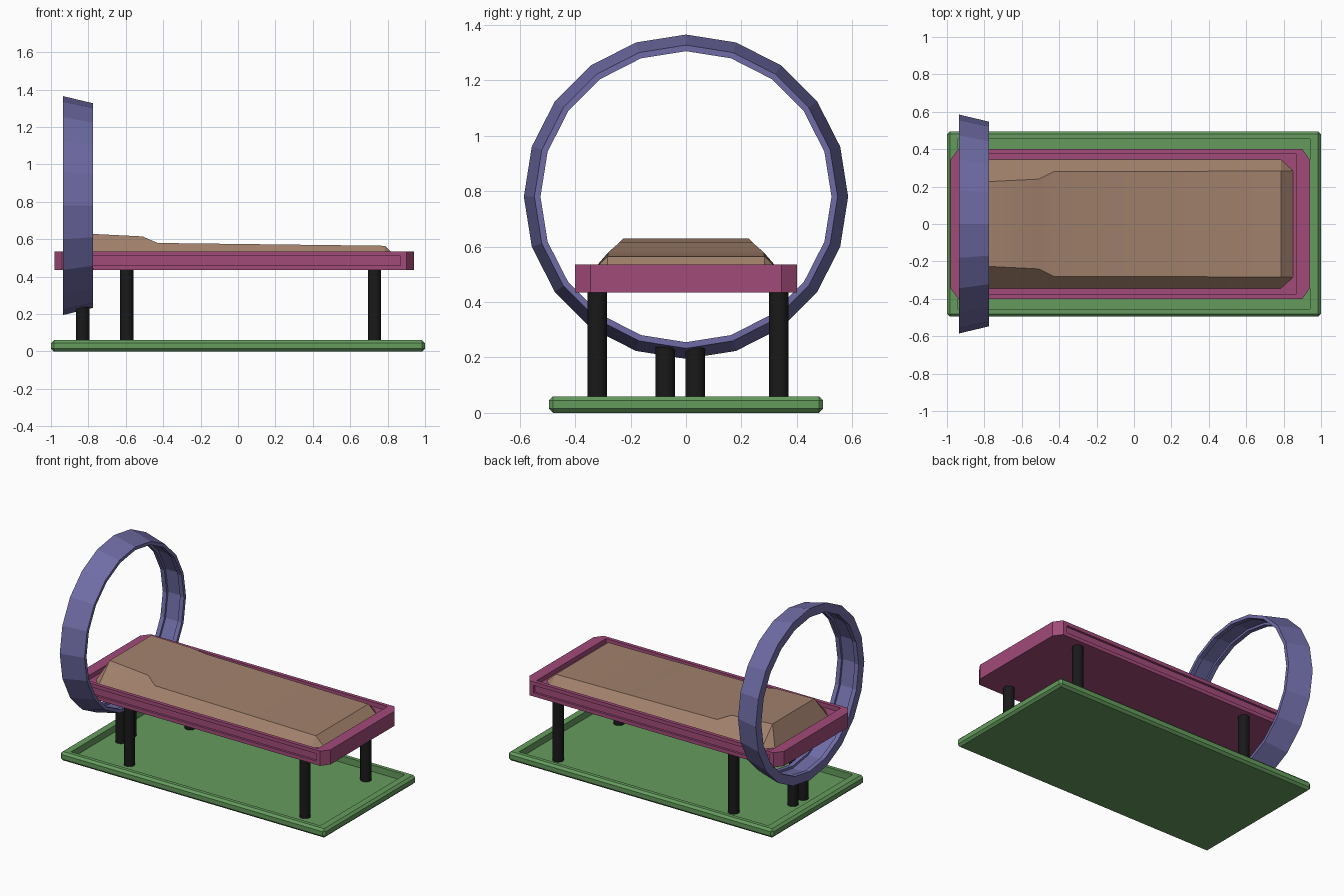
import bpy, bmesh, math

if "Cube" in bpy.data.objects:
    bpy.data.objects.remove(bpy.data.objects["Cube"])


def material(name, rgb):
    m = bpy.data.materials.new(name)
    m.diffuse_color = (*rgb, 1)
    m.use_nodes = True
    m.node_tree.nodes["Principled BSDF"].inputs["Base Color"].default_value = m.diffuse_color
    return m


GREEN = material("green", (0.13, 0.33, 0.11))
PINK = material("pink", (0.36, 0.07, 0.19))
BROWN = material("brown", (0.36, 0.22, 0.15))
PURPLE = material("purple", (0.16, 0.15, 0.38))
BLACK = material("black", (0.01, 0.01, 0.01))


def loft(name, rings, mat=None, cap=True, wrap=False):
    """Join equal-length point rings with quads, capping or wrapping the ends."""
    bm = bmesh.new()
    vs = [[bm.verts.new(p) for p in r] for r in rings]
    n = len(rings[0])
    pairs = list(zip(vs, vs[1:])) + ([(vs[-1], vs[0])] if wrap else [])
    for a, b in pairs:
        for i in range(n):
            j = (i + 1) % n
            bm.faces.new((a[i], a[j], b[j], b[i]))
    if cap and not wrap:
        bm.faces.new(vs[0])
        bm.faces.new(vs[-1])
    bmesh.ops.remove_doubles(bm, verts=bm.verts, dist=1e-5)
    bmesh.ops.recalc_face_normals(bm, faces=bm.faces)
    me = bpy.data.meshes.new(name)
    bm.to_mesh(me)
    bm.free()
    ob = bpy.data.objects.new(name, me)
    bpy.context.collection.objects.link(ob)
    if mat:
        me.materials.append(mat)
    return ob


def prism(name, outline, z0, z1, mat=None):
    return loft(name, [[(x, y, z) for x, y in outline] for z in (z0, z1)], mat)


def rect(x0, x1, y0, y1):
    return [(x0, y0), (x1, y0), (x1, y1), (x0, y1)]


def apply(ob, mod):
    bpy.context.view_layer.objects.active = ob
    bpy.ops.object.modifier_apply(modifier=mod.name)


def cut(ob, outline, z0, z1):
    tool = prism("cutter", outline, z0, z1)
    tool.hide_render = True
    mod = ob.modifiers.new("cut", "BOOLEAN")
    mod.operation, mod.solver, mod.object = "DIFFERENCE", "EXACT", tool
    apply(ob, mod)
    bpy.data.objects.remove(tool)


def smooth(ob, deg=30):
    bpy.ops.object.select_all(action="DESELECT")
    ob.select_set(True)
    bpy.context.view_layer.objects.active = ob
    bpy.ops.object.shade_smooth_by_angle(angle=math.radians(deg))


# Base tray with chamfered edges and a sunken floor
base = prism("base_tray", rect(-1, 1, -0.495, 0.495), 0, 0.06, GREEN)
bev = base.modifiers.new("bevel", "BEVEL")
bev.width, bev.segments = 0.015, 1
apply(base, bev)
cut(base, rect(-0.94, 0.94, -0.455, 0.455), 0.015, 0.1)

# Bed frame with clipped corners, mattress recess and side grooves
frame = prism("bed_frame", [(-0.98, -0.345), (-0.94, -0.4), (0.9, -0.4), (0.94, -0.345),
                            (0.94, 0.345), (0.9, 0.4), (-0.94, 0.4), (-0.98, 0.345)],
              0.435, 0.535, PINK)
cut(frame, rect(-0.905, 0.865, -0.375, 0.375), 0.505, 0.6)
for s in (-1, 1):
    cut(frame, rect(-0.91, 0.87, *sorted((s * 0.385, s * 0.5))), 0.46, 0.51)

# Mattress with raised head end: x, bottom half width, top half width, top height
Z = 0.505
stations = [(-0.87, 0.285, 0.285, Z), (-0.81, 0.345, 0.225, 0.63), (-0.51, 0.345, 0.24, 0.615),
            (-0.43, 0.345, 0.28, 0.58), (0.785, 0.345, 0.283, 0.565), (0.85, 0.285, 0.285, Z)]
mattress = loft("mattress", [[(x, -w, Z), (x, -t, h), (x, t, h), (x, w, Z)]
                             for x, w, t, h in stations], BROWN, cap=False)
smooth(mattress)

# Scanner ring: tapered 20-sided hoop with a groove inside
profile = [(-0.935, 0.585), (-0.775, 0.547), (-0.775, 0.525), (-0.805, 0.525),
           (-0.805, 0.54), (-0.905, 0.54), (-0.905, 0.525), (-0.935, 0.525)]
N = 20
loft("head_ring", [[(x, r * math.cos(a), 0.78 + r * math.sin(a)) for x, r in profile]
                   for a in (2 * math.pi * i / N for i in range(N))], PURPLE, wrap=True)


# Round posts
def post(name, x, y, top):
    circle = [(x + 0.035 * math.cos(math.tau * i / 24), y + 0.035 * math.sin(math.tau * i / 24))
              for i in range(24)]
    smooth(prism(name, circle, 0.012, top, BLACK))


for xn, x in (("head", -0.595), ("foot", 0.73)):
    for yn, y in (("front", -0.32), ("back", 0.335)):
        post(f"{xn}_{yn}_leg", x, y, 0.437)
for yn, y in (("front", -0.075), ("back", 0.033)):
    post(f"ring_{yn}_leg", -0.83, y, 0.238)
